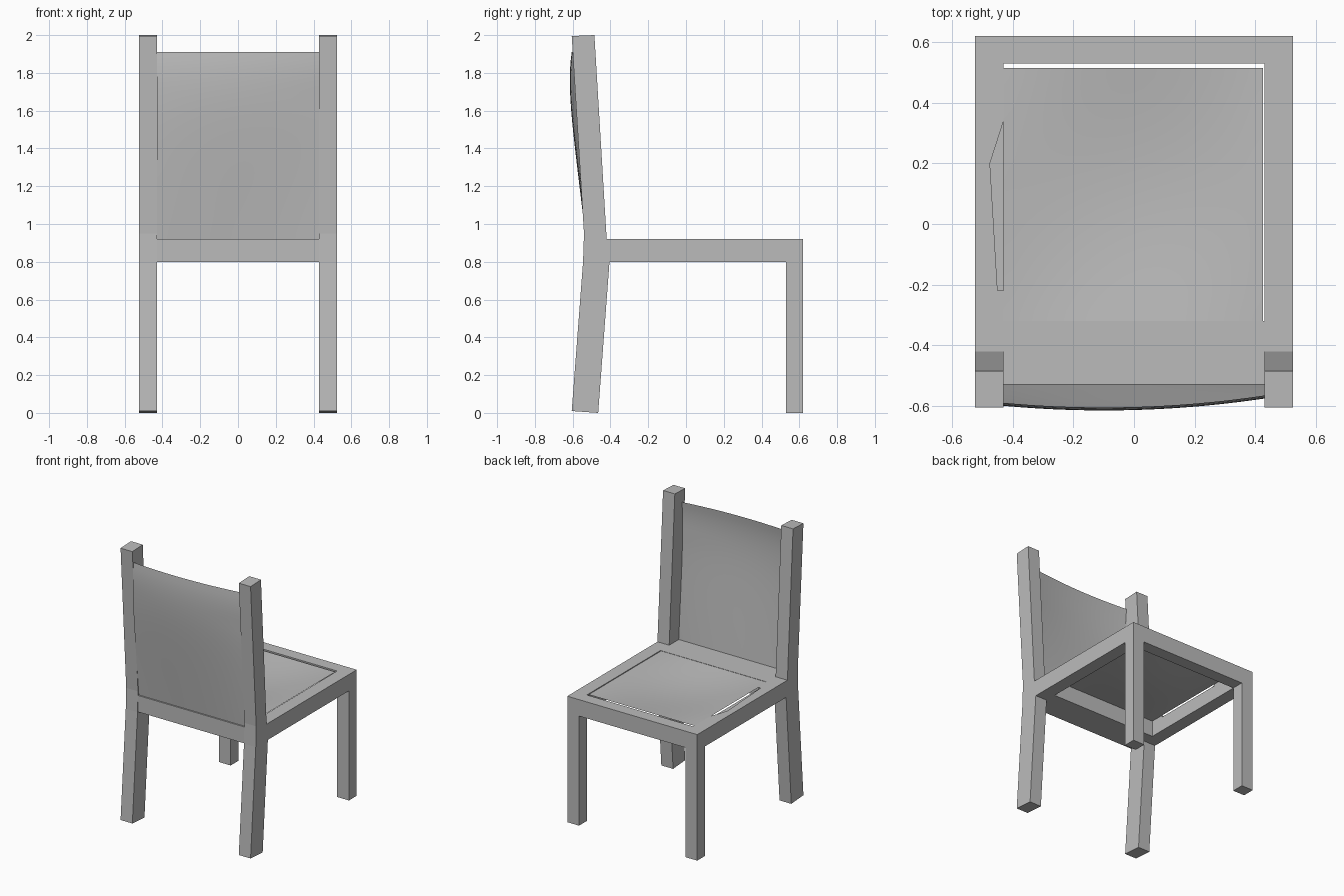
import bpy, bmesh, math

cube = bpy.data.objects.get("Cube")
if cube:
    bpy.data.objects.remove(cube, do_unlink=True)

grey = bpy.data.materials.new("plain_grey")
grey.use_nodes = True
colour = (0.5, 0.5, 0.5, 1)
grey.diffuse_color = colour
grey.node_tree.nodes["Principled BSDF"].inputs["Base Color"].default_value = colour


def add_object(name, bm, smooth=False):
    bmesh.ops.recalc_face_normals(bm, faces=bm.faces)
    mesh = bpy.data.meshes.new(name)
    for face in bm.faces:
        face.smooth = smooth
    bm.to_mesh(mesh)
    bm.free()
    mesh.materials.append(grey)
    obj = bpy.data.objects.new(name, mesh)
    bpy.context.collection.objects.link(obj)
    return obj


def prism(name, outline, low, high, axis="z"):
    """Extrude a flat outline: (x, y) along z, or (y, z) along x."""
    bm = bmesh.new()
    place = (lambda a, b: (a, b, low)) if axis == "z" else (lambda a, b: (low, a, b))
    face = bm.faces.new([bm.verts.new(place(a, b)) for a, b in outline])
    moved = bmesh.ops.extrude_face_region(bm, geom=[face])["geom"]
    step = (0, 0, high - low) if axis == "z" else (high - low, 0, 0)
    bmesh.ops.translate(bm, vec=step, verts=[v for v in moved if isinstance(v, bmesh.types.BMVert)])
    return add_object(name, bm)


def box(name, x0, x1, y0, y1, z0, z1):
    return prism(name, [(x0, y0), (x1, y0), (x1, y1), (x0, y1)], z0, z1)


def sheet(name, shape, cells=24):
    """Smooth curved sheet from a function of u and v, both 0 to 1."""
    bm = bmesh.new()
    bmesh.ops.create_grid(bm, x_segments=cells, y_segments=cells, size=0.5)
    for v in bm.verts:
        v.co = shape(v.co.x + 0.5, v.co.y + 0.5)
    return add_object(name, bm, smooth=True)


OUT, IN = 0.525, 0.43      # outer and inner faces of the posts
BASE, TOP = 0.80, 0.92     # seat frame heights

# Bent back posts and straight legs
post = [(-0.605, 0.01), (-0.465, 0), (-0.405, 0.8), (-0.42, 0.92),
        (-0.485, 2), (-0.605, 1.995), (-0.54, 0.95), (-0.545, 0.8)]
for side, x0 in (("left", IN), ("right", -OUT)):
    x1 = x0 + OUT - IN
    prism("back_post_" + side, post, x0, x1, "x")
    box("straight_leg_" + side, x0, x1, 0.53, 0.62, 0, BASE)

# Seat frame
box("leg_rail", -OUT, OUT, 0.53, 0.62, BASE, TOP)
box("backrest_rail", -IN, IN, -0.54, -0.32, BASE, TOP)
box("side_rail_left", IN, OUT, -0.42, 0.53, BASE, TOP)
box("side_rail_right", -OUT, -IN, -0.42, 0.53, BASE, TOP - 0.015)
# Shallow tapered notch in the top of one rail
notched = [(-OUT, -0.42), (-IN, -0.42), (-IN, -0.22), (-0.45, -0.22),
           (-0.475, 0.2), (-IN, 0.34), (-IN, 0.53), (-OUT, 0.53)]
prism("side_rail_right_top", notched, TOP - 0.015, TOP)


# Sagging seat, leaving narrow gaps beside the frame
def seat_shape(u, v):
    sag = math.sin(math.pi * u) * math.sin(math.pi * v)
    return (-IN + 0.855 * u, -0.32 + 0.835 * v, TOP - 0.002 - 0.03 * sag)


# Leaning backrest, bulging outward near its top
def backrest_shape(u, v):
    x = IN * (2 * u - 1)
    edge = 0.035 * min(1, 1.3 * v) * ((x + 0.1) / 0.5) ** 2
    return (x, -0.53 - 0.12 * v + 0.045 * v ** 6 + edge, TOP + 0.99 * v)


sheet("seat", seat_shape)
sheet("backrest", backrest_shape)
